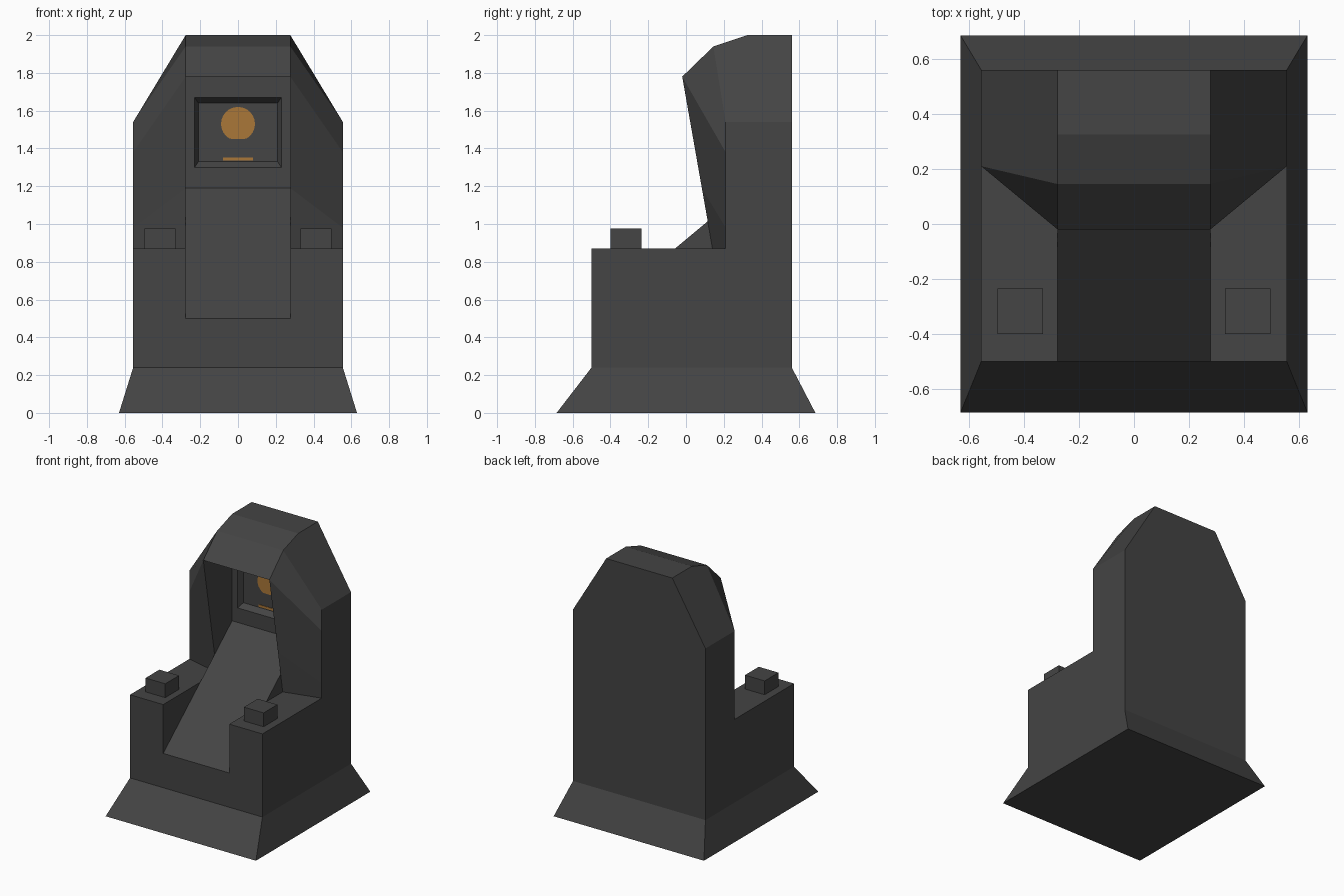
import bpy, bmesh, math

if "Cube" in bpy.data.objects:
    bpy.data.objects.remove(bpy.data.objects["Cube"])

def material(name, rgb):
    m = bpy.data.materials.new(name)
    m.diffuse_color = (*rgb, 1)
    m.use_nodes = True
    m.node_tree.nodes["Principled BSDF"].inputs["Base Color"].default_value = m.diffuse_color
    return m

GREY = material("dark grey", (0.058, 0.058, 0.058))
ORANGE = material("amber", (0.40, 0.185, 0.04))

def finish(bm, name, mat):
    bmesh.ops.remove_doubles(bm, verts=bm.verts, dist=1e-4)
    bmesh.ops.recalc_face_normals(bm, faces=bm.faces)
    me = bpy.data.meshes.new(name)
    bm.to_mesh(me)
    bm.free()
    me.materials.append(mat)
    ob = bpy.data.objects.new(name, me)
    bpy.context.collection.objects.link(ob)
    return ob

def poly(bm, pts):
    return bm.faces.new([bm.verts.new(p) for p in pts])

def box(name, x, y, z, mat):
    bm = bmesh.new()
    bmesh.ops.create_cube(bm, size=1)
    for v in bm.verts:
        v.co = [r[0] + (c + 0.5) * (r[1] - r[0]) for c, r in zip(v.co, (x, y, z))]
    return finish(bm, name, mat)

I, O = 0.277, 0.555          # inner channel and outer side half widths
P = {                        # side points: x, y, z
    "a": (I, -.5, .24), "b": (I, -.5, .5), "c": (I, -.5, .87),
    "s": (I, -.058, .87), "d": (I, .14, .87), "k": (I, .115, 1.014),
    "h": (I, .084, 1.19), "l": (I, -.02, 1.78), "m": (I, .145, 1.94),
    "n": (I, .325, 2), "p": (I, .56, 2), "q": (I, .56, .24),
    "t": (I, .325, 1.19), "u": (I, .325, 1.78),
    "A": (O, -.5, .24), "C": (O, -.5, .87), "D": (O, .21, .87),
    "E": (O, .21, .98), "F": (O, .21, 1.38), "G": (O, .21, 1.54),
    "J": (O, .56, 1.54), "Q": (O, .56, .24),
    "V": (.63, -.685, 0), "W": (.63, .685, 0),
}

def pt(key, s=1):
    x, y, z = P[key]
    return (s * x, y, z)

# Cabinet: mirrored sides (front, shelf, hood, chamfer, outer, back, inner walls, flare)
bm = bmesh.new()
for s in (1, -1):
    for keys in ("AabcC", "CcsdD", "dkhED", "hlFE", "lmGF", "mnpJG",
                 "ACDEFGJQ", "QJpq", "lhktu", "bcs", "sdk", "VAQW"):
        poly(bm, [pt(k, s) for k in keys])

# Centre strips: front, sloped channel, hood ceiling and top, back
for chain in ("abskt", "ulmnpq"):
    for k0, k1 in zip(chain, chain[1:]):
        poly(bm, [pt(k0), pt(k1), pt(k1, -1), pt(k0, -1)])

# Flared base front, back and underside
for o, i, w in (("A", "a", "V"), ("Q", "q", "W")):
    poly(bm, [pt(o), pt(i), pt(i, -1), pt(o, -1), pt(w, -1), pt(w)])
poly(bm, [pt("V"), pt("W"), pt("W", -1), pt("V", -1)])

# Screen panel with bevelled recess
def rect(hx, z0, z1, y):
    return [(-hx, y, z0), (hx, y, z0), (hx, y, z1), (-hx, y, z1)]

rings = [rect(I, 1.19, 1.78, .325), rect(.23, 1.30, 1.67, .325), rect(.21, 1.33, 1.64, .365)]
for r0, r1 in zip(rings, rings[1:]):
    for j in range(4):
        n = (j + 1) % 4
        poly(bm, [r0[j], r0[n], r1[n], r1[j]])
poly(bm, rings[-1])
finish(bm, "cabinet", GREY)

# Control blocks on the side shelves
for side, s in (("right", 1), ("left", -1)):
    box(side + "_control_block", sorted((s * .33, s * .495)), (-.4, -.235), (.865, .975), GREY)

# Plain amber shapes on the screen: flat-bottomed disc and a strip
bm = bmesh.new()
pts = []
for j in range(24):
    a = math.tau * j / 24
    pts.append((.09 * math.cos(a), .366, max(1.45, 1.53 + .09 * math.sin(a))))
face = poly(bm, pts)
ext = bmesh.ops.extrude_face_region(bm, geom=[face])
for g in ext["geom"]:
    if isinstance(g, bmesh.types.BMVert):
        g.co.y -= .005
finish(bm, "screen_disc", ORANGE)
box("screen_strip", (-.08, .08), (.361, .366), (1.335, 1.352), ORANGE)
